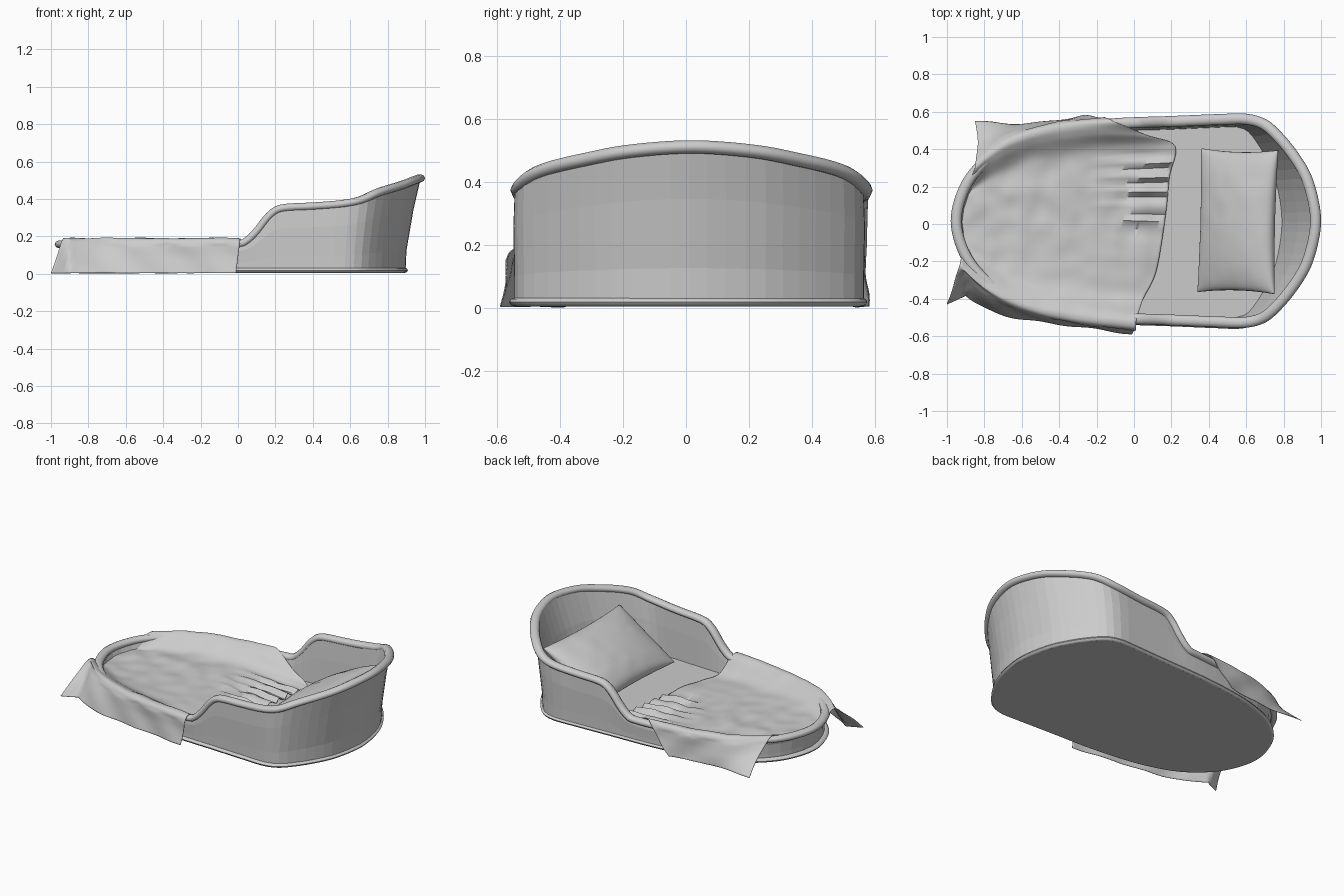
import bpy, math
from mathutils import Vector, noise

if "Cube" in bpy.data.objects:
    bpy.data.objects.remove(bpy.data.objects["Cube"])

CY = 0.0175  # bed centre line (the cover spills further towards the front)


def catmull(p, t):
    """Point on a Catmull-Rom curve through p, t in 0..len-1, ends clamped."""
    i = min(int(t), len(p) - 2)
    f = t - i
    a, b, c, d = (Vector(p[max(0, min(len(p) - 1, i + k))]) for k in (-1, 0, 1, 2))
    return 0.5 * (2 * b + (c - a) * f + (2 * a - 5 * b + 4 * c - d) * f * f
                  + (3 * b - a - 3 * c + d) * f ** 3)


def table(pts, x):
    """Linear lookup in (x, value) pairs sorted by x."""
    if x <= pts[0][0]:
        return pts[0][1]
    for (x0, v0), (x1, v1) in zip(pts, pts[1:]):
        if x <= x1:
            return v0 + (v1 - v0) * (x - x0) / max(x1 - x0, 1e-9)
    return pts[-1][1]


def make(name, verts, faces, smooth=None):
    me = bpy.data.meshes.new(name)
    me.from_pydata([tuple(v) for v in verts], [], faces)
    ob = bpy.data.objects.new(name, me)
    bpy.context.collection.objects.link(ob)
    bpy.context.view_layer.objects.active = ob
    ob.select_set(True)
    if smooth:
        bpy.ops.object.shade_smooth_by_angle(angle=math.radians(smooth))
    ob.select_set(False)
    return ob


# Half plan outline of the rim, head to foot, mirrored into a closed loop
HALF = [(1, 0), (.985, .12), (.945, .25), (.88, .36), (.8, .46), (.71, .54), (.6, .572),
        (.45, .57), (.25, .562), (.15, .558), (.05, .555), (-.1, .548), (-.3, .528),
        (-.5, .492), (-.7, .42), (-.85, .305), (-.94, .17), (-.98, 0)]
LOOP = HALF + [(x, -y) for x, y in HALF[-2:0:-1]]
STEP = 6
ext = [LOOP[-1]] + LOOP + LOOP[:2]
OUTLINE = [catmull(ext, 1 + i / STEP) for i in range(len(LOOP) * STEP)]
WIDTH = sorted((p.x, p.y) for p in OUTLINE if p.y >= -1e-6)

# Height of the rim's top edge along the bed
HK = [(-1, .18), (-.5, .18), (-.04, .18), (.04, .195), (.1, .25), (.15, .315), (.2, .36),
      (.26, .376), (.4, .383), (.55, .395), (.66, .415), (.78, .461), (.9, .497), (1, .533)]
HEIGHT = [tuple(catmull(HK, i / 8)) for i in range((len(HK) - 1) * 8 + 1)]


def ring(name, section, level, every=1, closed=True, smooth=None, caps=(), cy=CY):
    """Sweep (inset, rise, head lean, foot lean) points round the outline at level(h)."""
    pts = OUTLINE[::every]
    n, m = len(pts), len(section)
    verts, faces = [], []
    base = [Vector((p.x, p.y, level(table(HEIGHT, p.x)))) for p in pts]
    for i, b in enumerate(base):
        t = (base[(i + 1) % n] - base[i - 1]).normalized()
        out = Vector((t.y, -t.x, 0)).normalized()
        up = out.cross(t)
        up = up if up.z > 0 else -up
        h = table(HEIGHT, b.x)
        for inset, rise, head, foot in section:
            if callable(rise):
                v = Vector((b.x, b.y, rise(h))) - out * inset
            else:
                v = b - out * inset + up * rise
            v.x += foot * max(0, (-b.x - .3) / .68) ** 1.4 \
                - head * max(0, (b.x - .3) / .7) ** 1.4
            v.y += cy
            verts.append(v)
    for i in range(n):
        j = (i + 1) % n
        for k in range(m if closed else m - 1):
            q = (k + 1) % m
            faces.append((i * m + k, j * m + k, j * m + q, i * m + q))
    for k in caps:
        faces.append([i * m + k for i in range(n)])
    return make(name, verts, faces, smooth)


def tube(centre, rx, rz, head, foot, n=10):
    return [(centre + rx * math.cos(2 * math.pi * a / n),
             rz * math.sin(2 * math.pi * a / n), head, foot) for a in range(n)]


# Faceted side wall: up the outside, down the inside
wall = [(.019, lambda h: .015, .085, .03), (.019, lambda h: .02 + .2 * h, .08, .03),
        (.016, lambda h: .65 * h, .045, .03), (.02, lambda h: h - .03, .005, .01),
        (.045, lambda h: h - .025, .01, .0), (.055, lambda h: .6 * h, .07, .01),
        (.065, lambda h: .03, .15, .01)]
ring("side_wall", wall, lambda h: h, every=3, cy=.01)
# Rolled top rim and bottom lip
ring("top_rim", tube(.029, .029, .022, 0, 0), lambda h: h - .022, smooth=50)
ring("base_lip", tube(.026, .02, .014, .085, .012, 8), lambda h: .019, smooth=50, cy=.007)
# Underside and mattress pad
ring("base_panel", [(.02, lambda h: .006, .085, .01), (.03, lambda h: .02, .085, .01)],
     lambda h: .006, every=3, closed=False, caps=(0, 1), cy=.007)
ring("mattress", [(.06, lambda h: .025, .14, .01), (.06, lambda h: .05, .14, .01)],
     lambda h: .03, every=3, closed=False, caps=(0, 1), cy=.01)

# Blanket rows front to back: left x, left y, right x, right y, offset from rim, height
ROWS = [(-1, -.43, -.01, -.59, .025, .004), (-.97, -.35, 0, -.575, .014, .09),
        (-.945, -.26, .01, -.565, .014, .17), (-.93, -.21, .01, -.53, -.02, .191),
        (-.92, -.17, .02, -.49, -.07, .172), (-.91, -.12, .05, -.4, -.16, .085),
        (-.925, -.06, .12, -.25, None, .072), (-.92, .05, .17, .05, None, .068),
        (-.91, .13, .19, .25, None, .068), (-.88, .18, .22, .415, -.17, .07),
        (-.865, .25, .07, .475, -.07, .172), (-.85, .3, -.08, .535, -.02, .191),
        (-.845, .35, -.14, .565, .014, .17), (-.835, .44, -.2, .575, .014, .09),
        (-.85, .55, -.28, .58, .02, .004)]
SPREAD = {6: -.42, 7: .08, 8: .4}


def row_point(r, u):
    xl, yl, xr, yr, d, z = ROWS[r]
    side = -1 if r < 7 else 1

    def plain(x):
        w = table(WIDTH, max(x, -.9) if d and d > 0 else x)
        return CY + (SPREAD[r] * w if d is None else side * (w + d))
    x = xl + (xr - xl) * u
    left = (1 - u) ** (3 if r > 12 or r < 2 else 6)
    y = plain(x) + (yl - plain(xl)) * left + (yr - plain(xr)) * u ** 3
    if 5 <= r <= 9:                                # bridges higher towards the foot
        z += .05 * (1 - u ** 2)
    if r == 10:                                    # slips down beside the turned corner
        z -= .05 * u ** 6
    return Vector((x, y, z))


NU, NV = 90, 98
verts, faces = [], []
for i in range(NU + 1):
    rows = [row_point(r, i / NU) for r in range(len(ROWS))]
    for j in range(NV + 1):
        p = catmull(rows, (len(rows) - 1) * j / NV)
        flat = max(0, 1 - abs(p.y - CY) / .5)      # strongest in the middle of the bed
        p.z += .012 * noise.noise(Vector((p.x * 9, p.y * 9, 3))) * (.3 + flat)
        # soft pleats fanning towards the turned-down edge
        grip = max(0, min(1, (p.x + .25) / .3)) * max(0, min(1, (.42 - p.y) / .1)) \
            * max(0, min(1, (p.y + .15) / .1))
        p.z += .017 * grip * math.sin(p.y * 2 * math.pi / .078)
        # ripples in the hanging sides
        if p.z < .16 and abs(p.y - CY) > table(WIDTH, p.x):
            p.y += .004 * math.sin(p.x * 22 + p.z * 25)
        p.z = max(p.z, .004)
        verts.append(p)
for i in range(NU):
    for j in range(NV):
        a = i * (NV + 1) + j
        faces.append((a, a + NV + 1, a + NV + 2, a + 1))
blanket = make("blanket", verts, faces, 60)
blanket.modifiers.new("thickness", "SOLIDIFY").thickness = .004

# Pillow: two bulging sheets with pinched edges, leaning on the head wall
N = 28
verts, faces = [], []
for s in (1, -1):
    off = len(verts)
    for i in range(N + 1):
        for j in range(N + 1):
            u, v = math.sin(math.pi * (i / N - .5)), math.sin(math.pi * (j / N - .5))
            puff = ((1 - u * u) * (1 - v * v)) ** .42
            crease = .006 * noise.noise(Vector((u * 3, v * 4, s)))
            verts.append(Vector((.245 * u * (1 - .07 * (1 - v * v)),
                                 .385 * v * (1 - .04 * (1 - u * u)),
                                 s * (.085 + crease) * puff)))
    for i in range(N):
        for j in range(N):
            a = off + i * (N + 1) + j
            f = (a, a + N + 1, a + N + 2, a + 1)
            faces.append(f if s > 0 else f[::-1])
pillow = make("pillow", verts, faces, 60)
pillow.modifiers.new("seam", "WELD").merge_threshold = .0005
pillow.location = (.555, .015, .235)
pillow.rotation_euler = (0, math.radians(-33), math.radians(-1.5))
